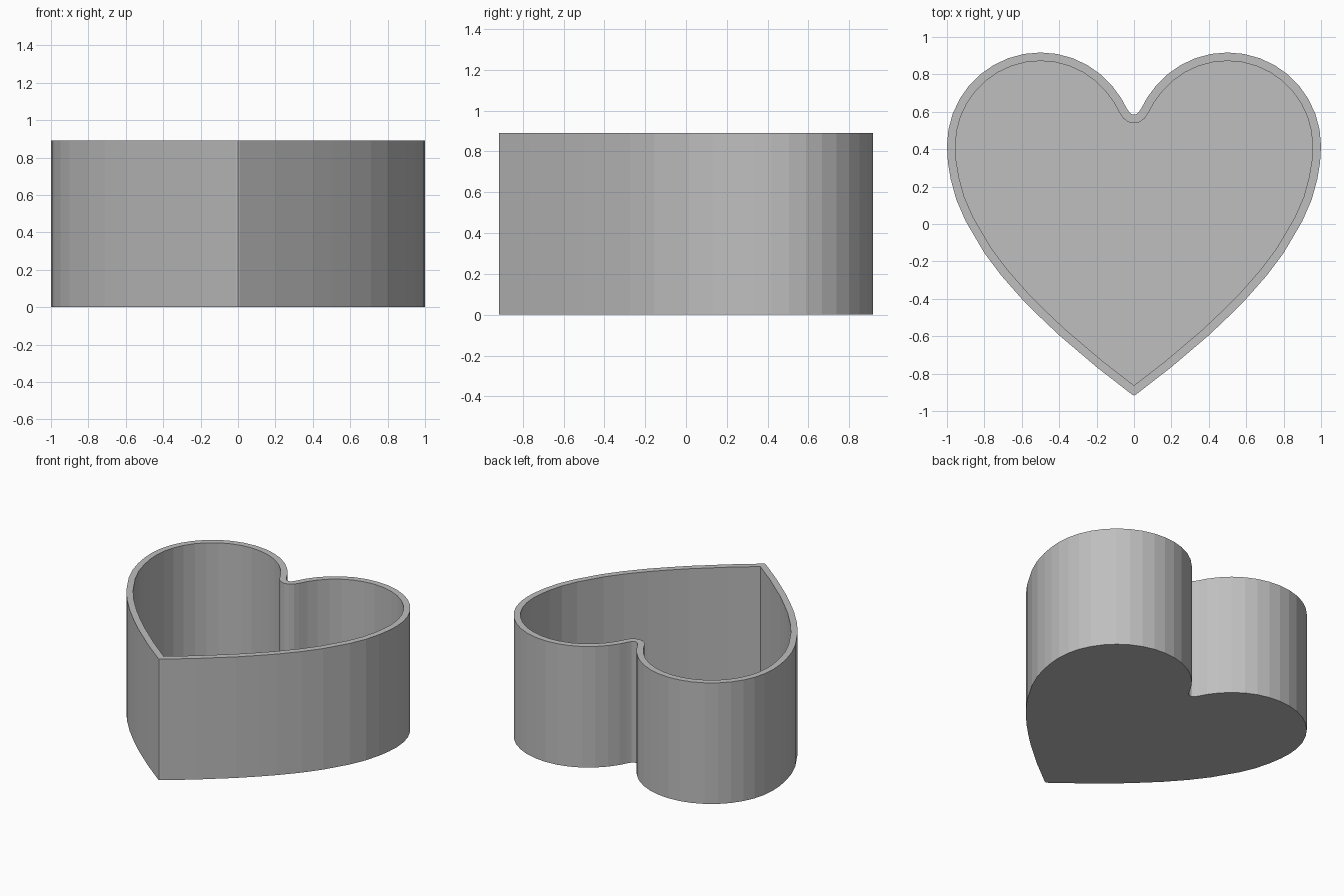
import bpy, bmesh, math
from mathutils import Vector

if "Cube" in bpy.data.objects:
    bpy.data.objects.remove(bpy.data.objects["Cube"])

HEIGHT, WALL, FLOOR = 0.89, 0.045, 0.045

gray = bpy.data.materials.new("plain gray")
gray.use_nodes = True
color = (0.52, 0.52, 0.52, 1)
gray.diffuse_color = color
gray.node_tree.nodes["Principled BSDF"].inputs["Base Color"].default_value = color


def half_outline():
    """Right half of the heart, from the bottom tip to the cleft."""
    side = [(0, -0.917), (0.012, -0.911), (0.2, -0.765), (0.4, -0.595), (0.5, -0.5),
            (0.6, -0.4), (0.71, -0.275), (0.8, -0.155), (0.9, 0.015), (0.95, 0.13),
            (0.98, 0.24), (0.995, 0.33)]
    lobe = [(0.5 + 0.5 * math.cos(math.radians(a)), 0.417 + 0.5 * math.sin(math.radians(a)))
            for a in range(0, 141, 10)]
    cleft = [(0.07, 0.675), (0.04, 0.62), (0.025, 0.597), (0.012, 0.587), (0, 0.585)]
    return [Vector(p) for p in side + lobe + cleft]


def inset(points, distance):
    """Offset a counter-clockwise loop inward with mitred corners."""
    result = []
    for i, p in enumerate(points):
        a = (p - points[i - 1]).normalized()
        b = (points[(i + 1) % len(points)] - p).normalized()
        na, nb = Vector((-a.y, a.x)), Vector((-b.y, b.x))
        result.append(p + (na + nb) * distance / (1 + na.dot(nb)))
    return result


# Full heart loop by mirroring the right half
half = half_outline()
outer = half + [Vector((-p.x, p.y)) for p in reversed(half[1:-1])]
inner = inset(outer, WALL)

# Hollow box: outer wall, rim, inner wall, floor and underside
bm = bmesh.new()
levels = [(outer, 0), (outer, HEIGHT), (inner, HEIGHT), (inner, FLOOR)]
rings = [[bm.verts.new((p.x, p.y, z)) for p in loop] for loop, z in levels]
n = len(outer)
for low, high in zip(rings, rings[1:]):
    for i in range(n):
        j = (i + 1) % n
        bm.faces.new((low[i], low[j], high[j], high[i]))
bm.faces.new(reversed(rings[0]))
bm.faces.new(rings[-1])
bmesh.ops.recalc_face_normals(bm, faces=bm.faces)

mesh = bpy.data.meshes.new("heart_box")
bm.to_mesh(mesh)
bm.free()
mesh.materials.append(gray)
box = bpy.data.objects.new("heart_box", mesh)
bpy.context.collection.objects.link(box)
